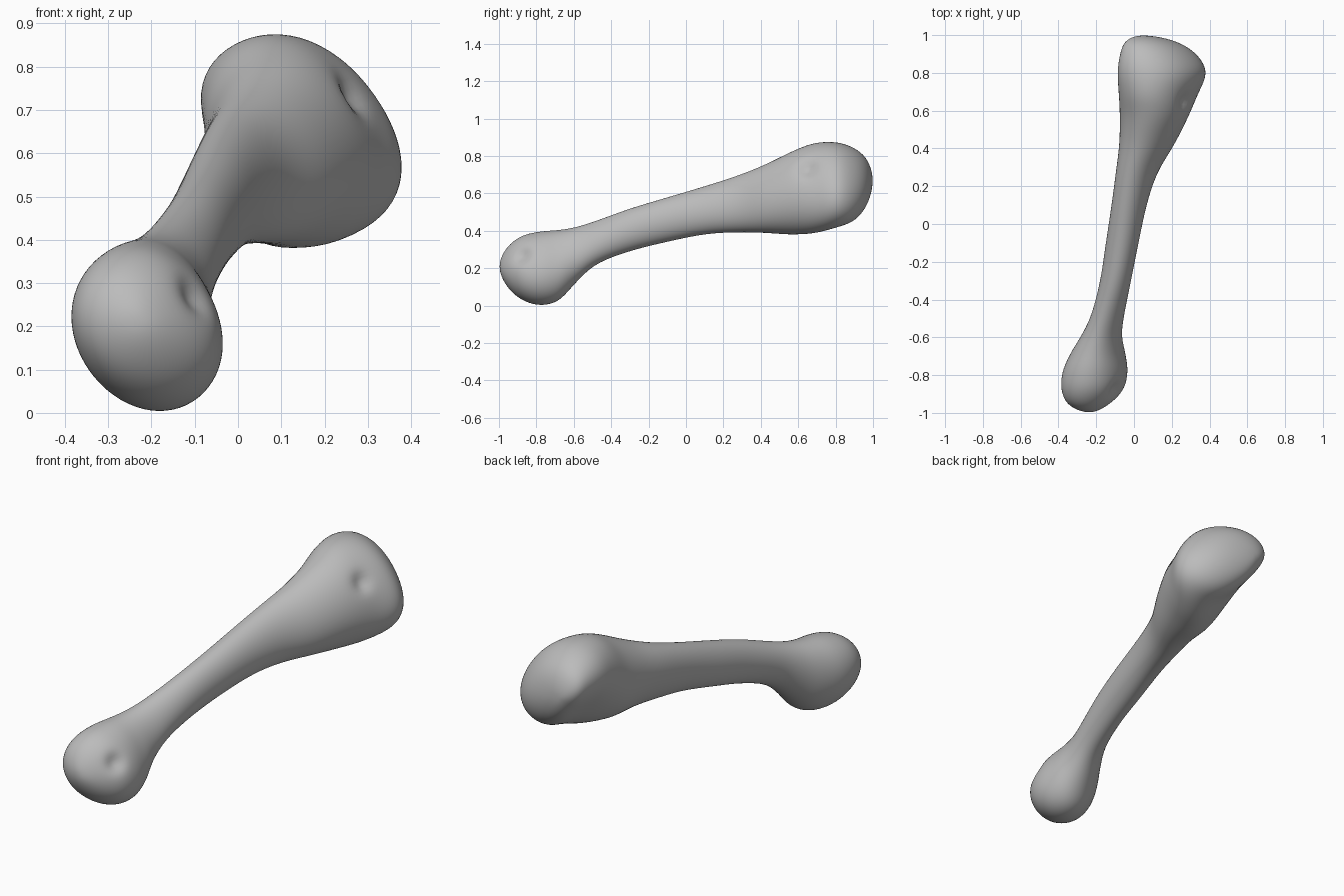
import bpy
import bmesh
import math
from mathutils import Vector

SEGMENTS = 64       # points around each cross-section
STEPS = 7           # rings between two neighbouring stations

# Remove the default cube
default_cube = bpy.data.objects.get("Cube")
if default_cube:
    bpy.data.objects.remove(default_cube, do_unlink=True)

# Stations along the bone: y, left x, right x, bottom z, top z, skew
stations = [
    (-1, -.235, -.235, .21, .21, -.12),
    (-.96, -.345, -.135, .105, .31, -.12),
    (-.88, -.386, -.05, .03, .375, -.12),
    (-.78, -.38, -.025, 0, .4, -.12),
    (-.68, -.335, -.04, .025, .408, -.12),
    (-.59, -.28, -.06, .12, .422, -.1),
    (-.48, -.227, -.05, .22, .455, -.1),
    (-.3, -.18, -.015, .29, .52, 0),
    (-.1, -.15, .025, .34, .58, 0),
    (.1, -.12, .068, .38, .64, -.1),
    (.27, -.098, .125, .39, .695, -.15),
    (.42, -.08, .215, .387, .755, -.12),
    (.56, -.078, .29, .377, .825, -.07),
    (.68, -.088, .345, .38, .872, -.17),
    (.8, -.1, .395, .41, .878, -.25),
    (.9, -.085, .34, .45, .845, -.3),
    (.97, -.05, .22, .54, .78, -.3),
    (1, .04, .04, .67, .67, -.3),
]


def mirrored_past(pole, neighbour):
    """Extra station beyond an end, so that the end closes as a round dome."""
    return (neighbour[0],) + tuple(2 * p - n for p, n in zip(pole[1:], neighbour[1:]))


def blend(a, b, c, d, t):
    """Smooth interpolation from b to c."""
    return 0.5 * (2 * b + (c - a) * t + (2 * a - 5 * b + 4 * c - d) * t ** 2
                  + (3 * b - a - 3 * c + d) * t ** 3)


def smooth_stations(rows):
    padded = [mirrored_past(rows[0], rows[1]), *rows, mirrored_past(rows[-1], rows[-2])]
    result = []
    for i in range(len(rows) - 1):
        for step in range(STEPS):
            result.append([blend(*values, step / STEPS) for values in zip(*padded[i:i + 4])])
    return result[1:]


def ramp(value, start, end):
    return min(max((value - start) / (end - start), 0), 1)


def flattening(angle, degrees):
    """Strength of a flat side that faces the given direction."""
    return max(0, math.cos(angle - math.radians(degrees))) ** 4


def section(row):
    """Skewed oval, flattened at the upper right of both heads
    and at the lower left of the large head."""
    y, left, right, bottom, top, skew = row
    centre_x, centre_z = (left + right) / 2, (bottom + top) / 2
    upper_cut = 0.09 * ramp(abs(y), 0.4, 0.7)
    lower_cut = 0.2 * ramp(y, 0.55, 0.8)
    points = []
    for k in range(SEGMENTS):
        angle = math.tau * k / SEGMENTS
        size = 1 - upper_cut * flattening(angle, 35) - lower_cut * flattening(angle, 225)
        points.append(Vector((
            centre_x + size * (right - left) / 2 * math.cos(angle),
            y,
            centre_z + size * (top - bottom) / 2 * math.sin(angle + skew))))
    return points


def press_dent(bm, target, inward, radius, depth):
    """Push a small soft hollow into the surface."""
    centre = min(bm.verts, key=lambda v: (v.co - target).length).co.copy()
    direction = inward.normalized()
    for v in bm.verts:
        distance = (v.co - centre).length
        v.co += direction * depth * math.exp(-(distance / radius) ** 2)


# Loft the shaft and both heads as one skin
bm = bmesh.new()
rings = [[bm.verts.new(p) for p in section(row)] for row in smooth_stations(stations)]
for ring, following in zip(rings, rings[1:]):
    for k in range(SEGMENTS):
        n = (k + 1) % SEGMENTS
        bm.faces.new((ring[k], ring[n], following[n], following[k]))

# Close both ends at a pole
for ring, row in ((rings[0], stations[0]), (rings[-1], stations[-1])):
    pole = bm.verts.new((row[1], row[0], row[3]))
    for k in range(SEGMENTS):
        bm.faces.new((ring[k], ring[(k + 1) % SEGMENTS], pole))
bmesh.ops.recalc_face_normals(bm, faces=bm.faces)

# Relax the skin so that the stations leave no ridges
for _ in range(12):
    bmesh.ops.smooth_vert(bm, verts=bm.verts, factor=0.5,
                          use_axis_x=True, use_axis_y=True, use_axis_z=True)

# Small hollow on each head
press_dent(bm, Vector((.26, .65, .74)), Vector((-1, .3, -.7)), .045, .025)
press_dent(bm, Vector((-.09, -.88, .27)), Vector((-1, .5, -.6)), .045, .025)

mesh = bpy.data.meshes.new("bone")
bm.to_mesh(mesh)
bm.free()
bone = bpy.data.objects.new("bone", mesh)
bpy.context.collection.objects.link(bone)

# Plain grey colour
grey = bpy.data.materials.new("plain_grey")
grey.use_nodes = True
colour = (0.5, 0.5, 0.5, 1)
grey.diffuse_color = colour
grey.node_tree.nodes["Principled BSDF"].inputs["Base Color"].default_value = colour
mesh.materials.append(grey)

# Smooth shading all over
bpy.context.view_layer.objects.active = bone
bone.select_set(True)
bpy.ops.object.shade_smooth()
